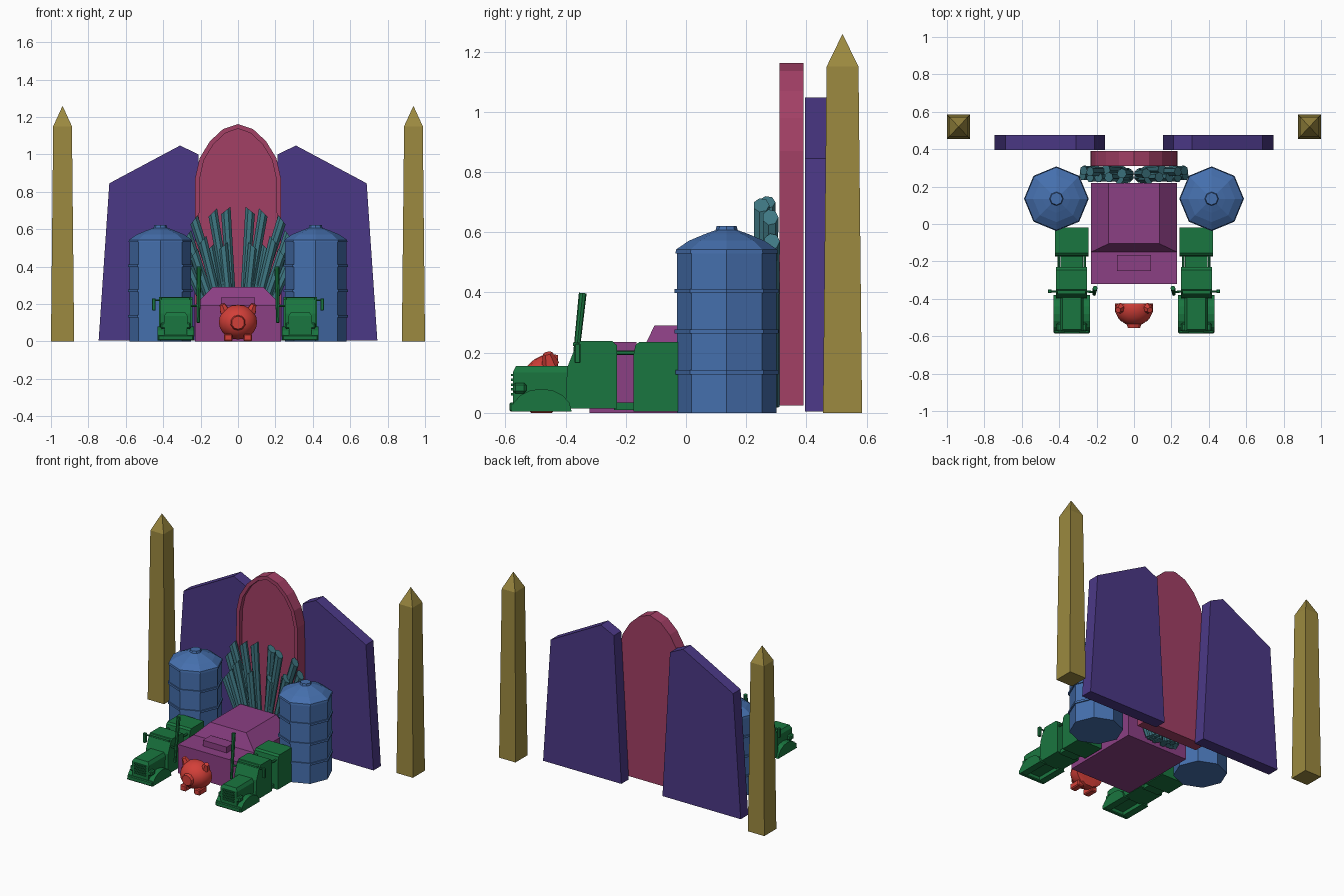
import bpy, bmesh, math
from mathutils import Vector, Matrix

if "Cube" in bpy.data.objects:
    bpy.data.objects.remove(bpy.data.objects["Cube"])


def material(name, rgb):
    m = bpy.data.materials.new(name)
    m.diffuse_color = (*rgb, 1)
    m.use_nodes = True
    m.node_tree.nodes["Principled BSDF"].inputs["Base Color"].default_value = m.diffuse_color
    return m


GOLD = material("gold", (0.33, 0.25, 0.05))
VIOLET = material("violet", (0.07, 0.04, 0.24))
PINK = material("pink", (0.36, 0.05, 0.13))
TEAL = material("teal", (0.05, 0.19, 0.23))
BLUE = material("blue", (0.06, 0.16, 0.42))
MAGENTA = material("magenta", (0.26, 0.05, 0.23))
GREEN = material("green", (0.01, 0.18, 0.05))
RED = material("red", (0.65, 0.05, 0.04))


def finish(bm, name, mat, smooth=None):
    bmesh.ops.recalc_face_normals(bm, faces=bm.faces)
    me = bpy.data.meshes.new(name)
    bm.to_mesh(me)
    bm.free()
    ob = bpy.data.objects.new(name, me)
    bpy.context.collection.objects.link(ob)
    me.materials.append(mat)
    if smooth:
        bpy.ops.object.select_all(action='DESELECT')
        ob.select_set(True)
        bpy.context.view_layer.objects.active = ob
        bpy.ops.object.shade_smooth_by_angle(angle=math.radians(smooth))
    return ob


def prism(name, pts, axis, a, b, mat, recess=None, bevel=0):
    """Extrude a profile: axis 'y' takes (x, z) points, axis 'x' takes (y, z)."""
    bm = bmesh.new()
    place = (lambda p, t: (p[0], t, p[1])) if axis == 'y' else (lambda p, t: (t, p[0], p[1]))
    front = [bm.verts.new(place(p, a)) for p in pts]
    back = [bm.verts.new(place(p, b)) for p in pts]
    face = bm.faces.new(front)
    bm.faces.new(back[::-1])
    for i in range(len(pts)):
        j = (i + 1) % len(pts)
        bm.faces.new((front[j], front[i], back[i], back[j]))
    bmesh.ops.recalc_face_normals(bm, faces=bm.faces)
    if recess:
        bmesh.ops.inset_region(bm, faces=[face], thickness=recess[0])
        new = bmesh.ops.extrude_discrete_faces(bm, faces=[face])['faces'][0]
        bmesh.ops.translate(bm, verts=new.verts, vec=(0, recess[1], 0))
    if bevel:
        bmesh.ops.bevel(bm, geom=bm.edges[:], offset=bevel, segments=1, affect='EDGES')
    return finish(bm, name, mat)


def box(name, x, y, z, mat, bevel=0):
    x = sorted(x)
    return prism(name, [(x[0], z[0]), (x[1], z[0]), (x[1], z[1]), (x[0], z[1])],
                 'y', y[0], y[1], mat, bevel=bevel)


def frustum(name, rings, mat):
    """Stack of rectangles (x0, x1, y0, y1, z)."""
    bm = bmesh.new()
    loops = [[bm.verts.new(c) for c in ((a, c, z), (b, c, z), (b, d, z), (a, d, z))]
             for a, b, c, d, z in rings]
    bm.faces.new(loops[0])
    bm.faces.new(loops[-1])
    for lo, hi in zip(loops, loops[1:]):
        for i in range(4):
            bm.faces.new((lo[i], lo[(i + 1) % 4], hi[(i + 1) % 4], hi[i]))
    return finish(bm, name, mat)


def lathe(name, profile, n, cx, cy, mat, smooth=None):
    bm = bmesh.new()
    rings = [[bm.verts.new((cx + r * math.cos(2 * math.pi * i / n),
                            cy + r * math.sin(2 * math.pi * i / n), z)) for i in range(n)]
             for r, z in profile]
    bm.faces.new(rings[0])
    bm.faces.new(rings[-1])
    for lo, hi in zip(rings, rings[1:]):
        for i in range(n):
            bm.faces.new((lo[i], lo[(i + 1) % n], hi[(i + 1) % n], hi[i]))
    return finish(bm, name, mat, smooth)


def rod(name, p, q, r1, r2, n, mat, slant=0.0):
    """Tapered rod between two points; slant tilts the top cut along x."""
    p, q = Vector(p), Vector(q)
    d = q - p
    bm = bmesh.new()
    bmesh.ops.create_cone(bm, cap_ends=True, segments=n, radius1=r1, radius2=r2, depth=d.length)
    for v in bm.verts:
        if v.co.z > 0:
            v.co.z += slant * v.co.x
    rot = Vector((0, 0, 1)).rotation_difference(d).to_matrix().to_4x4()
    bm.transform(Matrix.Translation((p + q) / 2) @ rot)
    return finish(bm, name, mat)


# Central arch with recessed front
half = [(0.23, 0.87), (0.205, 0.98), (0.15, 1.07), (0.08, 1.135)]
arch = [(-0.232, 0.025), (0.232, 0.025)] + half + [(0, 1.162)] + [(-x, z) for x, z in half[::-1]]
prism("arch_panel", arch, 'y', 0.31, 0.39, PINK, recess=(0.025, 0.03))

# Central building: low block, hipped roof, front deck box
box("hall_base", (-0.23, 0.23), (-0.32, 0.22), (0, 0.195), MAGENTA)
frustum("hall_roof", [(-0.23, 0.23, -0.15, 0.22, 0.195), (-0.135, 0.135, -0.105, 0.22, 0.29)], MAGENTA)
box("hall_vent", (-0.09, 0.09), (-0.25, -0.165), (0.18, 0.235), MAGENTA)

# Little red animal: half-dome body, snout, ears, feet
bm = bmesh.new()
bmesh.ops.create_uvsphere(bm, u_segments=14, v_segments=10, radius=0.1)
for v in bm.verts:
    v.co = (v.co.x * 1.05, min(v.co.y - 0.445, -0.425), v.co.z * 0.93 + 0.103)
finish(bm, "animal_body", RED, 40)
rod("animal_snout", (0, -0.52, 0.1), (0, -0.555, 0.1), 0.045, 0.035, 10, RED)

# Fan of pipes: base x, top x, top z, y
pipes = [(0.02, 0.065, 0.70, 0.27), (0.02, 0.135, 0.69, 0.25), (0.03, 0.235, 0.65, 0.28),
         (0.03, 0.08, 0.51, 0.24), (0.06, 0.15, 0.50, 0.29), (0.06, 0.19, 0.54, 0.25),
         (0.08, 0.235, 0.47, 0.25), (0.09, 0.27, 0.57, 0.285), (0.10, 0.275, 0.42, 0.26)]

for side, s in (("left", -1), ("right", 1)):
    # Obelisk
    x, y = 0.938 * s, 0.52
    frustum(side + "_obelisk", [(x - a, x + a, y - b, y + b, z) for a, b, z in
            ((0.062, 0.065, 0), (0.05, 0.053, 1.15), (0.001, 0.001, 1.257))], GOLD)

    # Wing panel
    prism(side + "_wing_panel", [(s * px, pz) for px, pz in
          ((0.155, 0.005), (0.745, 0.005), (0.688, 0.845), (0.31, 1.047), (0.212, 1.0))],
          'y', 0.395, 0.475, VIOLET)

    # Pipes
    for i, (x0, x1, z, y) in enumerate(pipes):
        rod(f"{side}_pipe_{i}", (s * x0, y, 0.02), (s * x1, y, z), 0.02, 0.027, 7, TEAL, slant=-0.7 * s)

    # Octagonal tank with hoops and a domed lid
    prof = [(0.165, 0)]
    for z in (0.135, 0.27, 0.405):
        prof += [(0.165, z - 0.007), (0.173, z - 0.007), (0.173, z + 0.007), (0.165, z + 0.007)]
    prof += [(0.165, 0.53), (0.17, 0.53), (0.168, 0.543), (0.125, 0.572), (0.075, 0.593),
             (0.037, 0.607), (0.033, 0.621)]
    lathe(side + "_tank", prof, 8, 0.415 * s, 0.135, BLUE)

    # Animal ear and foot
    rod(side + "_ear", (s * 0.07, -0.45, 0.16), (s * 0.085, -0.46, 0.198), 0.03, 0.016, 6, RED)
    box(side + "_foot", (s * 0.03, s * 0.075), (-0.52, -0.44), (0, 0.04), RED, 0.006)

    # Truck: local x measured from the truck centre line
    c = 0.333 * s

    def tx(a, b):
        return (c + a * s, c + b * s)

    prism(side + "_cab", [(-0.40, 0.015), (-0.23, 0.015), (-0.23, 0.225), (-0.245, 0.238),
          (-0.35, 0.238), (-0.365, 0.225), (-0.395, 0.15)], 'x', *tx(-0.083, 0.083), GREEN)
    frustum(side + "_hood", [(c - 0.06, c + 0.06, -0.575, -0.38, 0.03),
            (c - 0.063, c + 0.063, -0.575, -0.38, 0.135),
            (c - 0.05, c + 0.05, -0.565, -0.38, 0.155)], GREEN)
    fender = [(-0.48 + 0.1 * math.cos(t), 0.005 + 0.075 * math.sin(t))
              for t in (math.pi * k / 8 for k in range(9))]
    for k, (a, b) in enumerate(((-0.097, -0.05), (0.05, 0.097))):
        prism(f"{side}_fender_{k}", fender, 'x', *tx(a, b), GREEN)
        box(f"{side}_headlight_{k}", tx(a * 0.85, b * 0.85), (-0.575, -0.53), (0.065, 0.1), GREEN, 0.008)
    box(side + "_bumper", tx(-0.095, 0.095), (-0.586, -0.56), (0.004, 0.035), GREEN, 0.005)
    for k in range(5):
        z = 0.058 + 0.016 * k
        box(f"{side}_grille_bar_{k}", tx(-0.042, 0.042), (-0.582, -0.57), (z, z + 0.008), GREEN)
    box(side + "_windshield_visor", tx(-0.075, 0.075), (-0.375, -0.35), (0.222, 0.234), GREEN)
    box(side + "_chassis", tx(-0.06, 0.06), (-0.24, -0.1), (0.01, 0.035), GREEN)
    prism(side + "_cargo_box", [(-0.175, 0.005), (-0.02, 0.005), (-0.02, 0.236), (-0.155, 0.236),
          (-0.168, 0.225), (-0.175, 0.19)], 'x', *tx(-0.09, 0.09), GREEN)
    for k, a in enumerate((-0.07, 0.07)):
        rod(f"{side}_cab_strut_{k}", (c + a, -0.24, 0.2), (c + a, -0.165, 0.2), 0.008, 0.008, 6, GREEN)

    # Exhaust stack on the inner side, mirror on the outer side
    rod(side + "_exhaust_stack", (s * 0.213, -0.375, 0.10), (s * 0.208, -0.343, 0.398), 0.009, 0.013, 8, GREEN)
    rod(side + "_stack_bracket", (s * 0.26, -0.36, 0.19), (s * 0.21, -0.365, 0.19), 0.006, 0.006, 6, GREEN)
    rod(side + "_mirror_arm", (s * 0.41, -0.36, 0.22), (s * 0.455, -0.36, 0.22), 0.005, 0.005, 6, GREEN)
    box(side + "_mirror", (s * 0.44, s * 0.46), (-0.37, -0.35), (0.165, 0.23), GREEN, 0.003)
